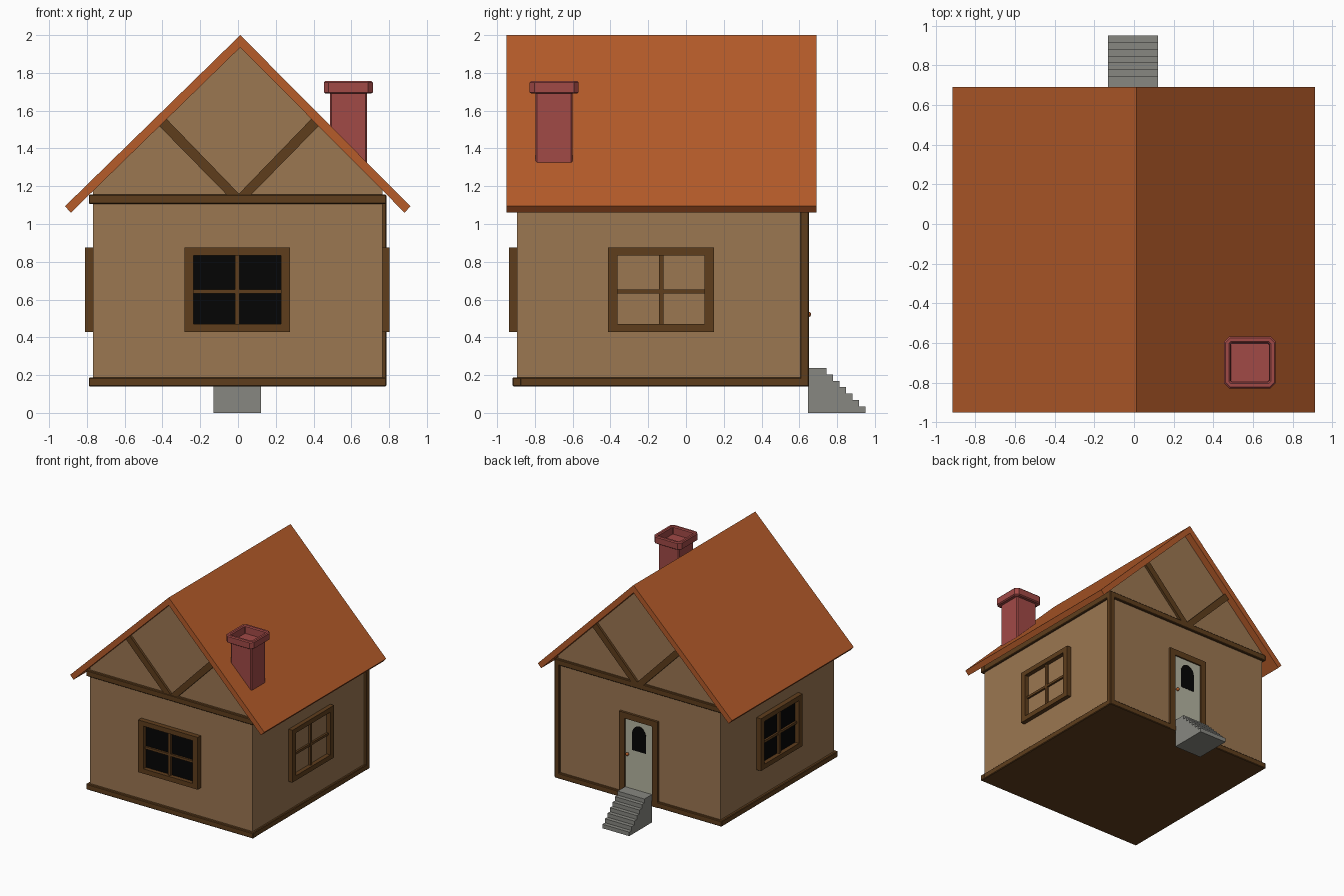
import bpy, bmesh, math
from mathutils import Vector

if "Cube" in bpy.data.objects:
    bpy.data.objects.remove(bpy.data.objects["Cube"])


def material(name, hex_rgb):
    m = bpy.data.materials.new(name)
    srgb = [int(hex_rgb[i:i + 2], 16) / 255 for i in (0, 2, 4)]
    m.diffuse_color = [c ** 2.2 for c in srgb] + [1]
    m.use_nodes = True
    m.node_tree.nodes["Principled BSDF"].inputs["Base Color"].default_value = m.diffuse_color
    return m


PLASTER = material("plaster", "9A7652")
WOOD = material("wood", "5F4022")
TILE = material("roof_tile", "B45C2E")
BRICK = material("brick", "A04B48")
STONE = material("stone", "868680")
PAINT = material("door_paint", "B4B4A0")
GLASS = material("dark_glass", "0D0D0D")
COPPER = material("copper", "A8582A")


def finish(name, bm, mat, bevel=0.0):
    bmesh.ops.recalc_face_normals(bm, faces=bm.faces)
    me = bpy.data.meshes.new(name)
    bm.to_mesh(me)
    bm.free()
    me.materials.append(mat)
    ob = bpy.data.objects.new(name, me)
    bpy.context.collection.objects.link(ob)
    if bevel:
        mod = ob.modifiers.new("bevel", "BEVEL")
        mod.width, mod.segments = bevel, 1
    return ob


def boxes(name, spans, mat, bevel=0.0):
    """Each span is x0, x1, y0, y1, z0, z1."""
    bm = bmesh.new()
    for x0, x1, y0, y1, z0, z1 in spans:
        vs = bmesh.ops.create_cube(bm, size=1)["verts"]
        for v in vs:
            v.co = ((x0 + x1) / 2 + v.co.x * (x1 - x0),
                    (y0 + y1) / 2 + v.co.y * (y1 - y0),
                    (z0 + z1) / 2 + v.co.z * (z1 - z0))
    return finish(name, bm, mat, bevel)


def prism(name, pts, a, b, mat, axis="y"):
    """Extrude an outline: (x, z) along y, or (y, z) along x."""
    bm = bmesh.new()
    if axis == "y":
        vs, step = [bm.verts.new((u, a, z)) for u, z in pts], Vector((0, b - a, 0))
    else:
        vs, step = [bm.verts.new((a, u, z)) for u, z in pts], Vector((b - a, 0, 0))
    face = bm.faces.new(vs)
    ext = bmesh.ops.extrude_face_region(bm, geom=[face], use_keep_orig=True)["geom"]
    bmesh.ops.translate(bm, vec=step, verts=[v for v in ext if isinstance(v, bmesh.types.BMVert)])
    return finish(name, bm, mat)


# Walls with gables, and the floor under them
L, R, F, B = -0.768, 0.765, -0.895, 0.63
prism("walls", [(L, 0.15), (R, 0.15), (R, 1.18), (0.012, 1.945), (L, 1.18)], F, B, PLASTER)
boxes("floor", [(L, R, F, B, 0.14, 0.155)], WOOD)

# Roof: two slabs meeting at the ridge
prism("roof", [(0.012, 2.0), (0.913, 1.094), (0.882, 1.06), (0.012, 1.935),
               (-0.885, 1.06), (-0.916, 1.094)], -0.95, 0.69, TILE)

# Timber beams around the base and the wall top, plus the rear corner post
for level, z0, z1 in (("base", 0.14, 0.188), ("top", 1.105, 1.155)):
    boxes(level + "_beams", [(-0.79, 0.785, -0.918, -0.87, z0, z1),
                             (-0.79, 0.785, 0.605, 0.65, z0, z1),
                             (-0.79, -0.745, -0.90, 0.63, z0, z1),
                             (0.74, 0.783, -0.90, 0.63, z0, z1)], WOOD, 0.005)
boxes("corner_post", [(0.74, 0.785, 0.605, 0.65, 0.14, 1.155)], WOOD, 0.005)

# V-shaped braces on both gables
for end, y0, y1 in (("front", -0.915, -0.88), ("back", 0.61, 0.65)):
    for side, s in (("left", -1), ("right", 1)):
        prism(f"{end}_brace_{side}",
              [(0.005 + s * x, z) for x, z in
               ((-0.01, 1.15), (0.06, 1.15), (0.425, 1.522), (0.387, 1.56))], y0, y1, WOOD)


# Windows: outer frame, cross bars and glass, built facing -y
def window(name, loc, angle):
    w, h, ow, oh = 0.28, 0.2225, 0.231, 0.182
    parts = [
        boxes(name + "_frame", [(-w, -ow, -0.042, 0.02, -h, h), (ow, w, -0.042, 0.02, -h, h),
                                (-ow, ow, -0.042, 0.02, oh, h), (-ow, ow, -0.042, 0.02, -h, -oh)], WOOD),
        boxes(name + "_bars", [(-0.012, 0.012, -0.024, 0.01, -oh, oh),
                               (-ow, ow, -0.022, 0.01, -0.019, 0.001)], WOOD),
        boxes(name + "_glass", [(-ow, ow, -0.006, 0.01, -oh, oh)], GLASS)]
    for p in parts:
        p.location = loc
        p.rotation_euler.z = angle


window("front_window", (-0.004, F, 0.652), 0)
window("right_window", (R - 0.006, -0.132, 0.652), math.pi / 2)
window("left_window", (L, -0.132, 0.652), -math.pi / 2)

# Back door: frame, leaf, arched pane and knob
DX = -0.005
boxes("door_frame", [(DX - 0.18, DX - 0.13, 0.61, 0.65, 0.14, 0.87),
                     (DX + 0.13, DX + 0.18, 0.61, 0.65, 0.14, 0.87),
                     (DX - 0.13, DX + 0.13, 0.61, 0.65, 0.82, 0.87)], WOOD)
boxes("door", [(DX - 0.13, DX + 0.13, 0.61, 0.638, 0.188, 0.82)], PAINT)
arch = [(DX + 0.066 * math.cos(math.pi * i / 10), 0.70 + 0.08 * math.sin(math.pi * i / 10))
        for i in range(11)]
prism("door_pane", [(DX - 0.066, 0.565), (DX + 0.066, 0.565)] + arch, 0.62, 0.640, GLASS)
bpy.ops.mesh.primitive_uv_sphere_add(segments=16, ring_count=8, radius=0.014,
                                     location=(DX + 0.105, 0.649, 0.522))
knob = bpy.context.object
knob.name = "door_knob"
knob.data.materials.append(COPPER)
bpy.ops.object.shade_smooth_by_angle()

# Stone steps down from the door
rise = 0.238 / 7
outline = [(0.645, 0), (0.645, 0.238)]
for i in range(7):
    y = 0.745 + i * 0.205 / 6
    outline += [(y, 0.238 - i * rise), (y, 0.238 - (i + 1) * rise)]
prism("steps", outline, -0.13, 0.122, STONE, axis="x")

# Chimney: stacked chamfered square rings with a recessed top
bm = bmesh.new()
rings = []
for half, cut, z in ((0.098, 0.008, 1.27), (0.098, 0.008, 1.69), (0.12, 0.02, 1.69),
                     (0.13, 0.025, 1.697), (0.13, 0.025, 1.748), (0.123, 0.023, 1.756),
                     (0.106, 0.01, 1.756), (0.098, 0.006, 1.748), (0.096, 0.006, 1.69)):
    k = half - cut
    pts = [(half, -k), (half, k), (k, half), (-k, half),
           (-half, k), (-half, -k), (-k, -half), (k, -half)]
    rings.append([bm.verts.new((0.584 + x, -0.698 + y, z)) for x, y in pts])
for a, b in zip(rings, rings[1:]):
    for i in range(8):
        j = (i + 1) % 8
        bm.faces.new((a[i], a[j], b[j], b[i]))
bm.faces.new(rings[0])
bm.faces.new(rings[-1])
finish("chimney", bm, BRICK)
